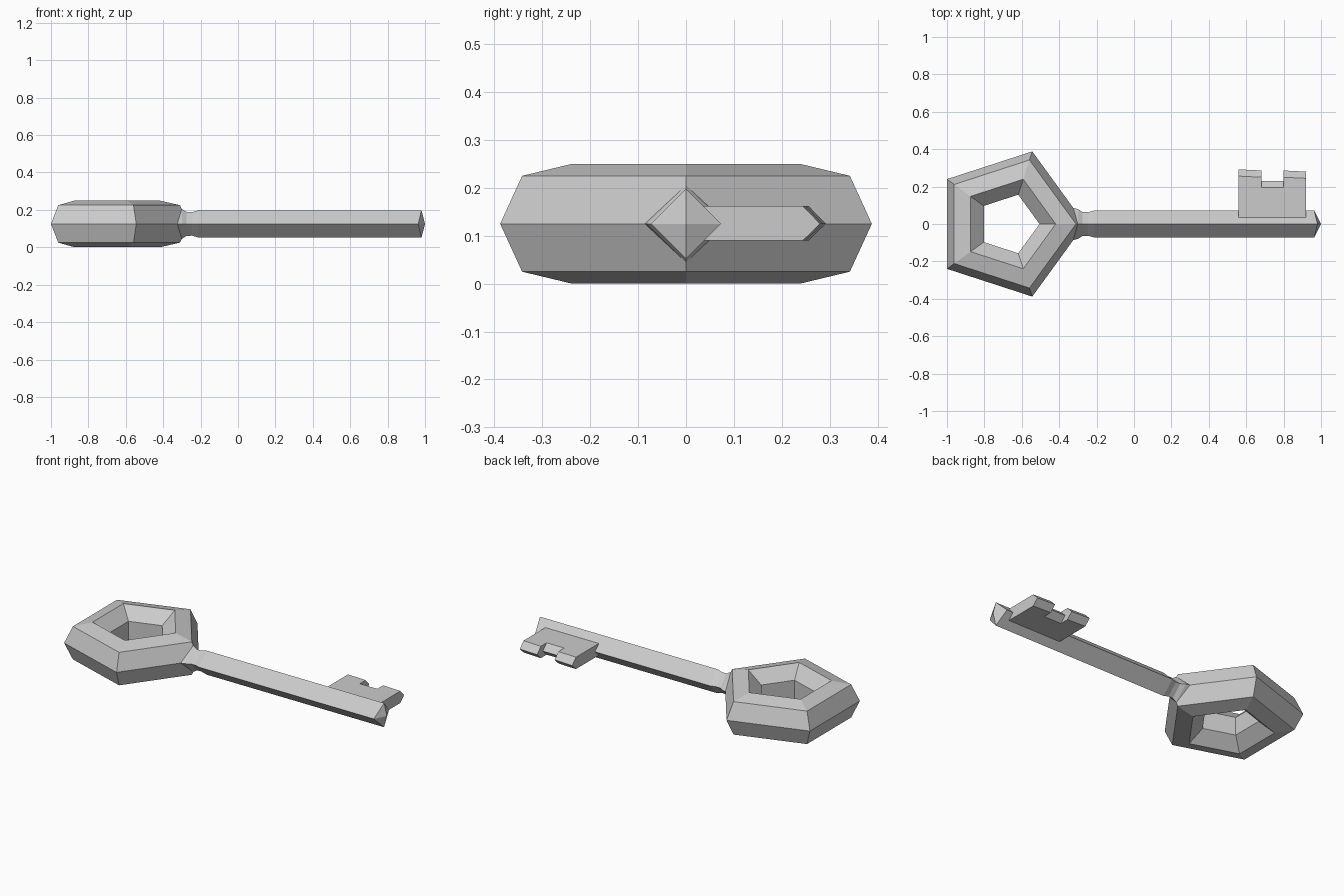
import bpy
import bmesh
from math import cos, sin, tau

cube = bpy.data.objects.get("Cube")
if cube:
    bpy.data.objects.remove(cube, do_unlink=True)

MID = 0.125  # height of the key's centre plane

metal = bpy.data.materials.new("grey metal")
metal.use_nodes = True
grey = (0.6, 0.6, 0.6, 1)
metal.diffuse_color = grey
metal.node_tree.nodes["Principled BSDF"].inputs["Base Color"].default_value = grey


def loft(name, rings, wrap=False):
    """Skin a list of equal closed rings, joined end to end or capped."""
    bm = bmesh.new()
    loops = [[bm.verts.new(p) for p in ring] for ring in rings]
    pairs = list(zip(loops, loops[1:]))
    if wrap:
        pairs.append((loops[-1], loops[0]))
    else:
        bm.faces.new(loops[0])
        bm.faces.new(loops[-1])
    for a, b in pairs:
        for i in range(len(a)):
            j = (i + 1) % len(a)
            bm.faces.new((a[i], a[j], b[j], b[i]))
    bmesh.ops.remove_doubles(bm, verts=bm.verts, dist=0.0002)
    bmesh.ops.recalc_face_normals(bm, faces=bm.faces)
    mesh = bpy.data.meshes.new(name)
    bm.to_mesh(mesh)
    bm.free()
    mesh.materials.append(metal)
    obj = bpy.data.objects.new(name, mesh)
    bpy.context.collection.objects.link(obj)
    return obj


# Bow: five-sided ring with a seven-sided section
def bow_ring(k, centre=-0.67, major=0.28, minor=0.128):
    a = tau * k / 5
    ring = []
    for s in range(7):
        t = tau * s / 7
        r = major + minor * cos(t)
        ring.append((centre + r * cos(a), r * sin(a), MID + minor * sin(t)))
    return ring


loft("bow", [bow_ring(k) for k in range(5)], wrap=True)


# Shaft: diamond bar with a pinched neck and a shallow pointed end
def diamond(x, r, lead=0.0):
    return [(x, r, MID), (x + lead, 0, MID + r),
            (x, -r, MID), (x + lead, 0, MID - r)]


stations = [(-0.34, 0.09), (-0.3, 0.08), (-0.275, 0.064),
            (-0.245, 0.063), (-0.21, 0.073)]
rings = [diamond(x, r) for x, r in stations]
rings += [diamond(0.963, 0.073, 0.018), diamond(1.0, 0.00001)]
loft("shaft", rings)

# Bit: notched plate whose outer edge is chisel shaped
outline = [(0.56, 0.03), (0.56, 0.292), (0.682, 0.286), (0.682, 0.23),
           (0.8, 0.23), (0.8, 0.286), (0.92, 0.28), (0.92, 0.03)]


def bit_ring(z, inset):
    return [(x, y - inset if y > 0.1 else y, z) for x, y in outline]


loft("bit", [bit_ring(0.09, 0.036), bit_ring(MID, 0), bit_ring(0.162, 0.036)])
